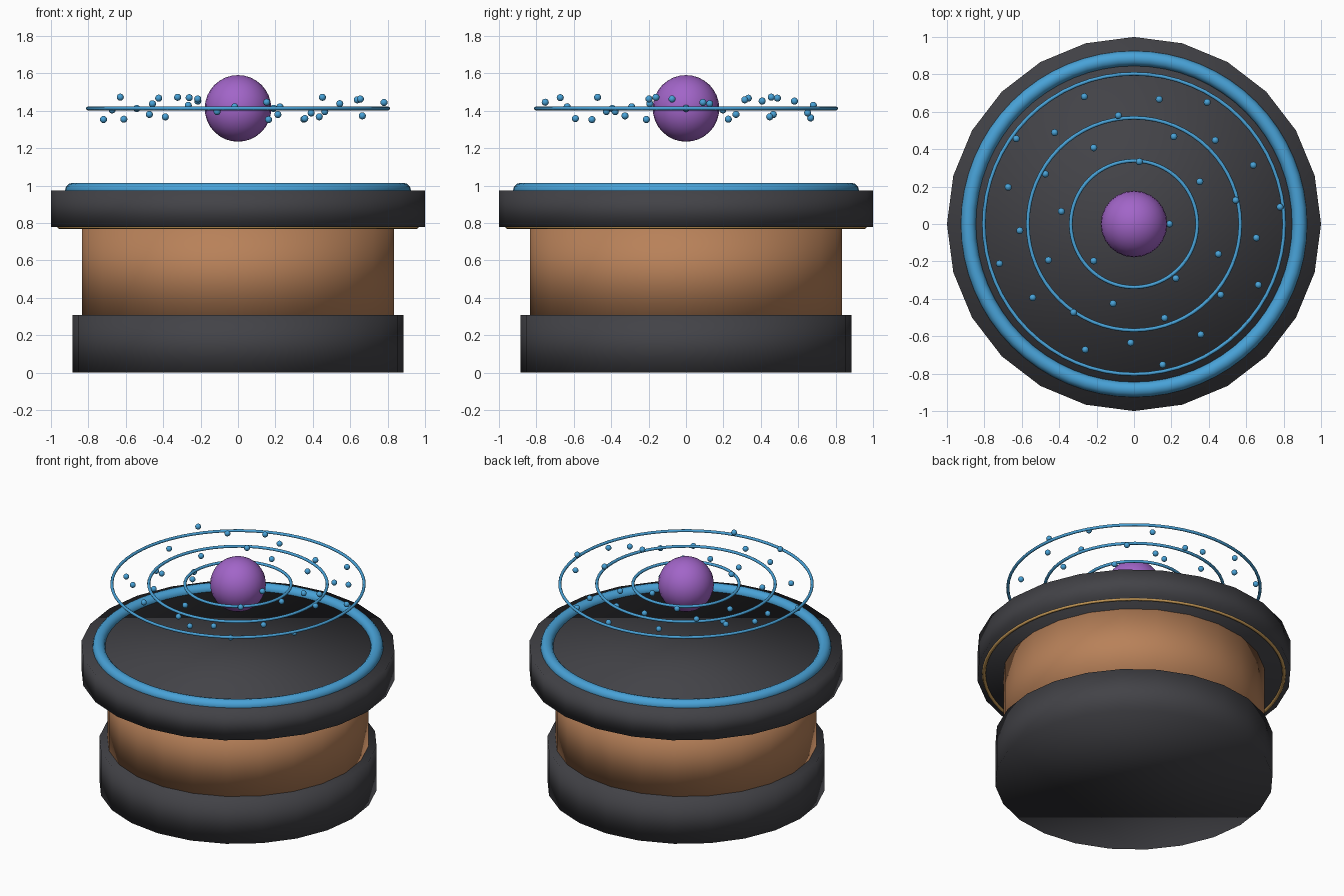
import bpy
from math import sin, cos, sqrt

cube = bpy.data.objects.get("Cube")
if cube:
    bpy.data.objects.remove(cube, do_unlink=True)


def material(name, rgb):
    mat = bpy.data.materials.new(name)
    mat.use_nodes = True
    colour = (*rgb, 1)
    mat.diffuse_color = colour
    mat.node_tree.nodes["Principled BSDF"].inputs["Base Color"].default_value = colour
    return mat


charcoal = material("charcoal", (0.055, 0.055, 0.063))
clay = material("clay brown", (0.48, 0.22, 0.10))
blue = material("sky blue", (0.065, 0.36, 0.68))
purple = material("purple", (0.36, 0.13, 0.58))
gold = material("dull gold", (0.60, 0.34, 0.10))


def finish(name, mat):
    """Name, colour and smooth the object just added."""
    obj = bpy.context.object
    obj.name = obj.data.name = name
    obj.data.materials.append(mat)
    bpy.ops.object.shade_smooth()
    return obj


def drum(name, radius, bottom, top, mat):
    bpy.ops.mesh.primitive_cylinder_add(
        vertices=24, radius=radius, depth=top - bottom,
        location=(0, 0, (bottom + top) / 2))
    return finish(name, mat)


def ring(name, radius, thickness, z, mat, sides=8):
    bpy.ops.mesh.primitive_torus_add(
        major_radius=radius, minor_radius=thickness, major_segments=64,
        minor_segments=sides, location=(0, 0, z))
    return finish(name, mat)


def ball(name, radius, location, mat, segments, rings):
    bpy.ops.mesh.primitive_uv_sphere_add(
        segments=segments, ring_count=rings, radius=radius, location=location)
    return finish(name, mat)


# Pedestal: foot, body and table slab
drum("pedestal_foot", 0.885, 0, 0.308, charcoal)
drum("pedestal_body", 0.833, 0.29, 0.79, clay)
drum("table_slab", 1.0, 0.78, 0.973, charcoal)

# Trim rings above and below the slab
ring("glowing_rim", 0.885, 0.04, 0.975, blue, 12)
ring("underside_trim", 0.955, 0.011, 0.78, gold)

# Floating core with three flat orbit rings
HEIGHT = 1.413
ball("core", 0.178, (0, 0, HEIGHT), purple, 24, 16)
for name, radius in (("inner", 0.338), ("middle", 0.568), ("outer", 0.803)):
    ring(name + "_orbit_ring", radius, 0.01, HEIGHT, blue)

# Beads spiral outwards and bob gently around the orbit plane
COUNT = 35
for i in range(COUNT):
    angle = -2.399 * i
    reach = 0.19 + 0.596 * sqrt(i / (COUNT - 1))
    place = (reach * cos(angle), reach * sin(angle), HEIGHT + 0.06 * sin(i))
    ball(f"orbit_bead_{i + 1}", 0.019, place, blue, 12, 8)
